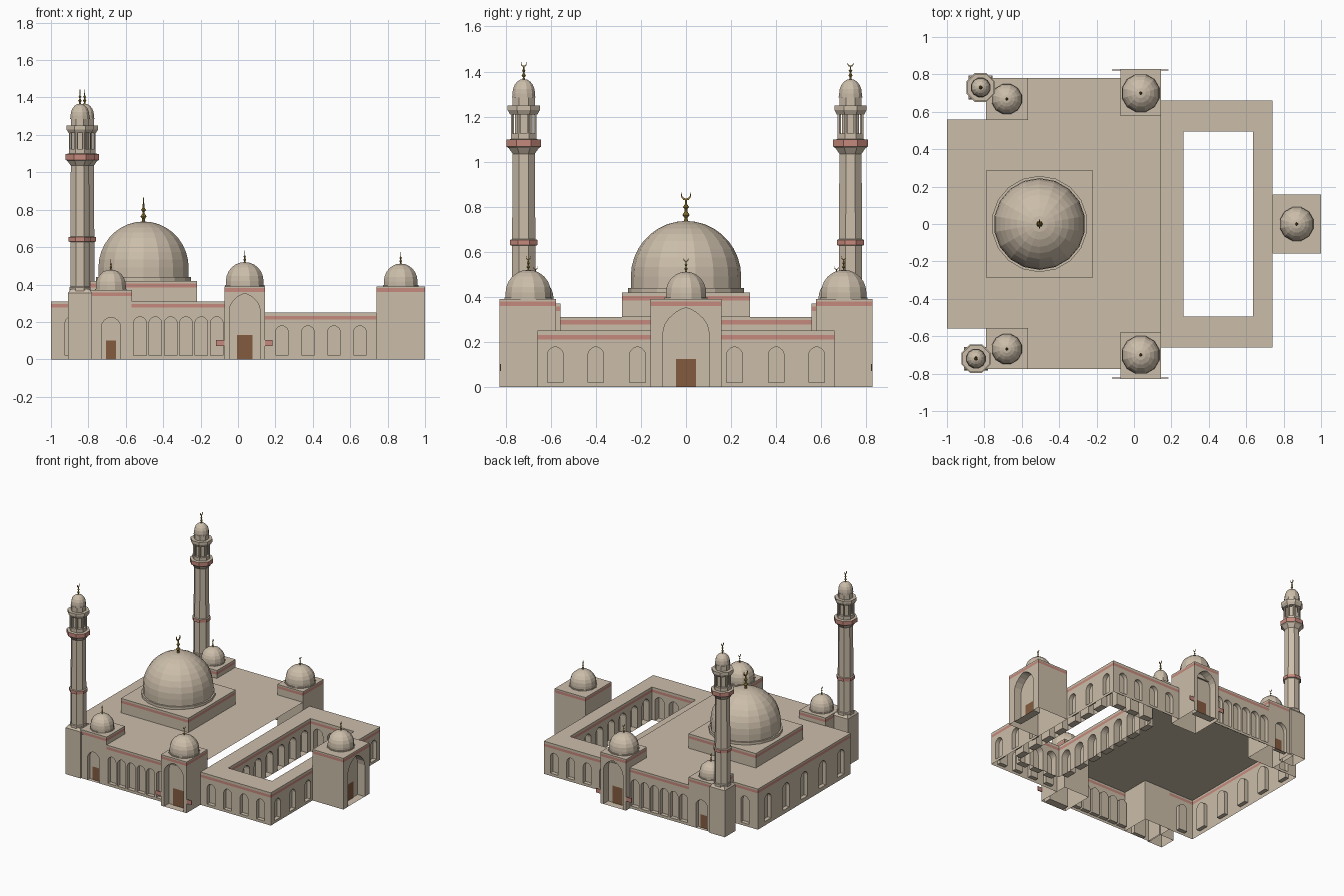
import bpy, bmesh, math
from mathutils import Vector, Matrix

cube = bpy.data.objects.get("Cube")
if cube:
    bpy.data.objects.remove(cube)


def make_material(name, rgb):
    m = bpy.data.materials.new(name)
    m.use_nodes = True
    m.diffuse_color = (*rgb, 1)
    m.node_tree.nodes["Principled BSDF"].inputs["Base Color"].default_value = (*rgb, 1)
    return m


MATS = [make_material("sandstone", (0.60, 0.51, 0.40)),
        make_material("rose_band", (0.56, 0.25, 0.20)),
        make_material("door_wood", (0.23, 0.105, 0.05)),
        make_material("gold", (0.36, 0.23, 0.04))]
STONE, ROSE, WOOD, GOLD = range(4)


def face(bm, pts, mat=STONE):
    f = bm.faces.new([bm.verts.new(p) for p in pts])
    f.material_index = mat


def finish(bm, name):
    bmesh.ops.remove_doubles(bm, verts=bm.verts, dist=0.0002)
    mesh = bpy.data.meshes.new(name)
    bm.to_mesh(mesh)
    bm.free()
    for m in MATS:
        mesh.materials.append(m)
    ob = bpy.data.objects.new(name, mesh)
    bpy.context.collection.objects.link(ob)
    return ob


def niche(centre, width, bottom, top, depth=0.03, point=0.6, rise=0.5, door=None):
    return dict(c=centre, hw=width / 2, z0=bottom, z1=top, depth=depth,
                e=point, rise=rise * width, door=door)


def arch_outline(n, steps=5):
    """Outline from lower left over the apex to lower right."""
    spring = n["z1"] - n["rise"]
    left = []
    for k in range(steps + 1):
        s = math.sin(math.pi / 2 * k / steps)
        left.append((-n["hw"] * max(0, 1 - s * s) ** n["e"], spring + n["rise"] * s))
    arc = left + [(-u, z) for u, z in reversed(left[:-1])]
    return [(n["c"] + u, z) for u, z in arc]


def wall(bm, a, b, z0, z1, band, niches=()):
    """Flat wall from a to b, outside on the right; niches are set along it."""
    a, b = Vector((*a, 0)), Vector((*b, 0))
    along = (b - a).normalized()
    out = Vector((along.y, -along.x, 0))

    def P(u, z, d=0.0):
        return a + along * u - out * d + Vector((0, 0, z))

    def quad(u0, u1, lo, hi, mat=STONE, d=0.0):
        if u1 - u0 > 1e-5 and hi - lo > 1e-5:
            face(bm, [P(u0, lo, d), P(u1, lo, d), P(u1, hi, d), P(u0, hi, d)], mat)

    length = (b - a).length
    lo, hi = band
    quad(0, length, lo, hi, ROSE)
    quad(0, length, hi, z1)
    u = 0
    for n in sorted(niches, key=lambda n: n["c"]):
        left, right, d = n["c"] - n["hw"], n["c"] + n["hw"], n["depth"]
        quad(u, left, z0, lo)
        quad(left, right, z0, n["z0"])
        arc = arch_outline(n)
        face(bm, [P(*p) for p in arc] + [P(right, lo), P(left, lo)])
        ring = [(left, n["z0"])] + arc + [(right, n["z0"])]
        for p, q in zip(ring, ring[1:] + ring[:1]):
            face(bm, [P(*p), P(*p, d), P(*q, d), P(*q)])
        face(bm, [P(*p, d) for p in reversed(ring)])
        if n["door"]:
            w, h = n["door"]
            quad(n["c"] - w / 2, n["c"] + w / 2, 0, h, WOOD, d - 0.005)
        u = right
    quad(u, length, z0, lo)


def block(name, x0, x1, y0, y1, z0, z1, band, front=(), right=(), back=(), left=()):
    """Hollow block with a flat roof, open below."""
    bm = bmesh.new()
    c = [(x0, y0), (x1, y0), (x1, y1), (x0, y1)]
    for i, niches in enumerate((front, right, back, left)):
        wall(bm, c[i], c[(i + 1) % 4], z0, z1, band, niches)
    face(bm, [(*p, z1) for p in c])
    return finish(bm, name)


def lathe(bm, centre, profile, segs, turn=0.0):
    """Profile of (radius, z, material of the ring above)."""
    cx, cy = centre
    rings = []
    for r, z, _ in profile:
        n = 1 if r < 1e-5 else segs
        rings.append([bm.verts.new((cx + r * math.cos(turn + math.tau * i / segs),
                                    cy + r * math.sin(turn + math.tau * i / segs), z))
                      for i in range(n)])
    for lo, hi, (_, _, mat) in zip(rings, rings[1:], profile):
        for i in range(segs):
            j = (i + 1) % segs
            vs = [lo[i % len(lo)], lo[j % len(lo)], hi[j % len(hi)], hi[i % len(hi)]]
            f = bm.faces.new(list(dict.fromkeys(vs)))
            f.material_index = mat


def dome(name, centre, r, z0, z1, segs, rings):
    bm = bmesh.new()
    step = (z1 - z0) * 0.06
    stilt = z0 + (z1 - z0) * 0.22
    prof = [(r * 1.05, z0, STONE), (r * 1.05, z0 + step, STONE), (r, z0 + step, STONE)]
    for k in range(rings + 1):
        t = math.pi / 2 * k / rings
        prof.append((r * math.cos(t), stilt + (z1 - stilt) * math.sin(t), STONE))
    lathe(bm, centre, prof, segs, math.pi / segs)
    finish(bm, name)


def finial(name, centre, z, h):
    """Stacked gold balls on a rod with an upturned crescent."""
    bm = bmesh.new()
    shape = [(.07, -.04), (.05, .1), (.12, .2), (.05, .3), (.04, .38),
             (.1, .46), (.04, .54), (.03, .72), (0, .74)]
    lathe(bm, centre, [(r * h, z + t * h, GOLD) for r, t in shape], 8)
    mid, t = z + 0.84 * h, 0.025 * h
    arcs = []
    for k in range(9):
        ang = math.radians(-220 + 260 * k / 8)
        thick = 0.065 * h * math.sin(math.pi * k / 8) + 0.006 * h
        c, s = math.cos(ang), math.sin(ang)
        arcs.append([(centre[0] + side * t, centre[1] + c * rad, mid + s * rad)
                     for side, rad in ((1, .17 * h), (1, .17 * h - thick),
                                       (-1, .17 * h - thick), (-1, .17 * h))])
    for p, q in zip(arcs, arcs[1:]):
        for i in range(4):
            j = (i + 1) % 4
            face(bm, [p[i], q[i], q[j], p[j]], GOLD)
    finish(bm, name)


def row(start, step, count, width, bottom, top, **kw):
    return [niche(start + step * i, width, bottom, top, **kw) for i in range(count)]


# Prayer hall: open towards the courtyard
E, W, S, N, WW, WY, H = 0.145, -0.79, -0.775, 0.78, -1.0, 0.56, 0.31
hall_band = (0.277, 0.297)
bm = bmesh.new()
six = row(0.046, 0.082, 6, 0.068, 0.02, 0.228)
wall(bm, (-0.57, S), (-0.07, S), 0, H, hall_band, six)
wall(bm, (-0.07, N), (-0.57, N), 0, H, hall_band, six)
wall(bm, (W, WY), (WW, WY), 0, H, hall_band, [niche(0.1, 0.07, 0.02, 0.228)])
wall(bm, (WW, -WY), (W, -WY), 0, H, hall_band, [niche(0.11, 0.07, 0.02, 0.228)])
wall(bm, (WW, WY), (WW, -WY), 0, H, hall_band, row(0.12, 0.22, 5, 0.08, 0.03, 0.23))
face(bm, [(E, S, H), (E, N, H), (W, N, H), (W, WY, H), (WW, WY, H),
          (WW, -WY, H), (W, -WY, H), (W, S, H)])
finish(bm, "prayer_hall")

# Courtyard arcade: ring with inner and outer walls
bm = bmesh.new()
X1, Y, CH, cband = 0.74, 0.66, 0.25, (0.212, 0.232)
ix0, ix1, iy = 0.265, 0.635, 0.495
four = row(0.09, 0.139, 4, 0.066, 0.02, 0.18)
wall(bm, (E, -Y), (X1, -Y), 0, CH, cband, four)
wall(bm, (X1, Y), (E, Y), 0, CH, cband, [niche(X1 - E - n["c"], 0.066, 0.02, 0.18) for n in four])
wall(bm, (X1, -Y), (X1, Y), 0, CH, cband,
     [niche(Y + s * c, 0.07, 0.02, 0.178) for s in (-1, 1) for c in (0.215, 0.4, 0.58)])
inner = [(ix0, -iy), (ix0, iy), (ix1, iy), (ix1, -iy)]
for i in range(4):
    p, q = inner[i], inner[(i + 1) % 4]
    arches = row(0.075, 0.14, 7, 0.085, 0, 0.185, depth=0.05) if i % 2 == 0 \
        else row(0.065, 0.12, 3, 0.08, 0, 0.185, depth=0.05)
    wall(bm, p, q, 0, CH, cband, arches)
outer = [(E, -Y), (E, Y), (X1, Y), (X1, -Y)]
for i in range(4):
    j = (i + 1) % 4
    face(bm, [(*outer[i], CH), (*inner[i], CH), (*inner[j], CH), (*outer[j], CH)])
finish(bm, "courtyard_arcade")

# Main dome on its square plinth
block("dome_plinth", -0.79, -0.22, -0.285, 0.285, H, 0.42, (0.385, 0.405))
dome("main_dome", (-0.505, 0), 0.245, 0.42, 0.737, 18, 9)
finial("main_dome_finial", (-0.505, 0), 0.737, 0.135)

# Courtyard gate on the right
gate_band = (0.36, 0.38)
portal = dict(depth=0.06, point=0.75, rise=0.55)
block("courtyard_gate", X1, 1.0, -0.157, 0.157, 0, 0.39, gate_band,
      right=[niche(0.157, 0.205, 0, 0.352, door=(0.09, 0.125), **portal)])
dome("courtyard_gate_dome", (0.87, 0), 0.093, 0.39, 0.512, 12, 6)
finial("courtyard_gate_finial", (0.87, 0), 0.512, 0.065)

# Parts paired on the front and back
for side, tag in ((-1, "front"), (1, "back")):
    def faced(n):
        return {tag: [n]}

    # Side porch
    y0, y1 = sorted((side * 0.577, side * 0.828))
    block(tag + "_porch", -0.072, E, y0, y1, 0, 0.39, gate_band,
          **faced(niche(0.108, 0.165, 0, 0.352, door=(0.085, 0.13), **portal)))
    dome(tag + "_porch_dome", (0.036, side * 0.7), 0.104, 0.39, 0.52, 12, 6)
    finial(tag + "_porch_finial", (0.036, side * 0.7), 0.52, 0.065)
    bm = bmesh.new()
    for x in (-0.092, 0.158):
        bmesh.ops.create_cube(bm, size=1, matrix=Matrix.Translation((x, side * 0.823, 0.087))
                              @ Matrix.Diagonal((0.052, 0.006, 0.032, 1)))
    for f in bm.faces:
        f.material_index = ROSE
    finish(bm, tag + "_porch_plates")

    # Corner pavilion
    y0, y1 = sorted((side * 0.556, S if side < 0 else N))
    block(tag + "_corner_pavilion", W, -0.568, y0, y1, 0, 0.37, (0.338, 0.357),
          **faced(niche(0.111, 0.1, 0, 0.225, door=(0.054, 0.1))))
    dome(tag + "_corner_dome", (-0.68, side * 0.668), 0.083, 0.37, 0.48, 12, 6)
    finial(tag + "_corner_finial", (-0.68, side * 0.668), 0.48, 0.06)

    # Minaret: square base, octagonal shaft, gallery and cap
    c = (-0.845, -0.72) if side < 0 else (-0.82, 0.73)
    bm = bmesh.new()
    lathe(bm, c, [(0.09, 0, 0), (0.09, 0.355, 0), (0.07, 0.375, 0), (0, 0.375, 0)], 4, math.pi / 4)
    shaft = [(.06, .36, 0), (.06, .385, 0), (.056, .39, 0), (.056, .627, 0), (.065, .63, 1),
             (.065, .653, 0), (.056, .656, 0), (.053, 1.035, 0), (.072, 1.06, 0), (.083, 1.067, 1),
             (.083, 1.098, 0), (.062, 1.1, 0), (.062, 1.125, 0), (.042, 1.125, 0), (.042, 1.21, 0),
             (.066, 1.21, 0), (.078, 1.23, 0), (.078, 1.25, 0), (.053, 1.25, 0), (.053, 1.29, 0)]
    lathe(bm, c, shaft, 8, math.pi / 8)
    for i in range(8):
        a = math.pi / 8 + i * math.pi / 4
        foot = (c[0] + 0.054 * math.cos(a), c[1] + 0.054 * math.sin(a))
        lathe(bm, foot, [(0.008, 1.12, 0), (0.008, 1.215, 0)], 6)
    finish(bm, tag + "_minaret")
    dome(tag + "_minaret_cap", c, 0.052, 1.285, 1.367, 12, 5)
    finial(tag + "_minaret_finial", c, 1.367, 0.08)
